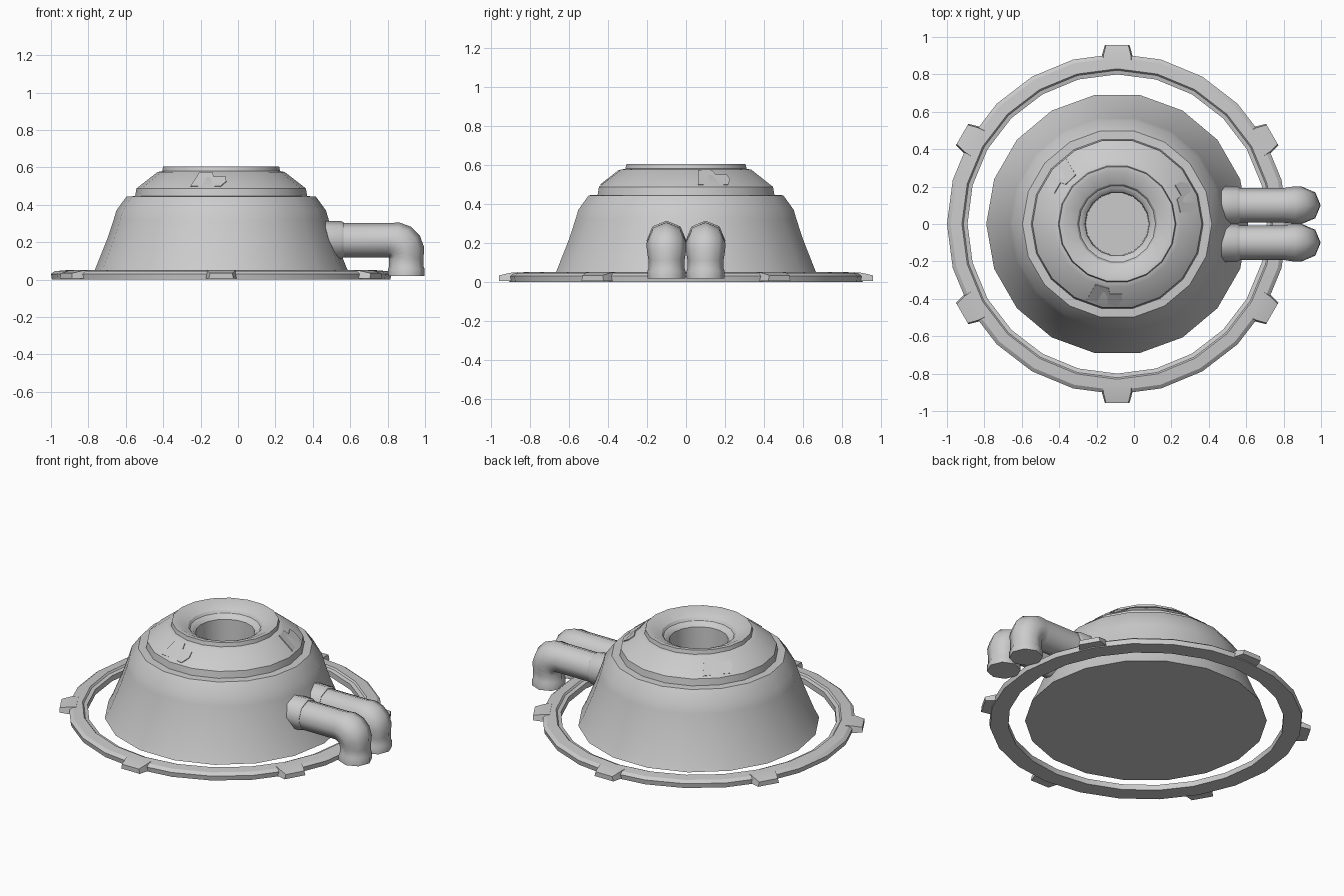
import bpy, bmesh, math
from math import sin, cos, pi, radians
from mathutils import Vector

if "Cube" in bpy.data.objects:
    bpy.data.objects.remove(bpy.data.objects["Cube"])

CX = -0.09          # axis of the dome and ring
SIDES = 18

grey = bpy.data.materials.new("plain grey")
grey.diffuse_color = (0.6, 0.6, 0.6, 1)
grey.use_nodes = True
grey.node_tree.nodes["Principled BSDF"].inputs["Base Color"].default_value = grey.diffuse_color


def finish(name, bm, angle=30):
    bmesh.ops.recalc_face_normals(bm, faces=bm.faces)
    me = bpy.data.meshes.new(name)
    bm.to_mesh(me)
    bm.free()
    me.materials.append(grey)
    ob = bpy.data.objects.new(name, me)
    bpy.context.collection.objects.link(ob)
    bpy.ops.object.select_all(action='DESELECT')
    ob.select_set(True)
    bpy.context.view_layer.objects.active = ob
    bpy.ops.object.shade_smooth_by_angle(angle=radians(angle))
    return ob


def skin(bm, rings, closed=False):
    """Bridge rings of points; cap the ends or close the loop."""
    vs = [[bm.verts.new(p) for p in r] for r in rings]
    n = len(vs[0])
    pairs = list(zip(vs, vs[1:])) + ([(vs[-1], vs[0])] if closed else [])
    for a, b in pairs:
        for i in range(n):
            j = (i + 1) % n
            bm.faces.new((a[i], a[j], b[j], b[i]))
    if not closed:
        bm.faces.new(vs[0])
        bm.faces.new(vs[-1])


def lathe(name, profile, n, closed=False):
    bm = bmesh.new()
    skin(bm, [[(CX + r * cos(2 * pi * i / n), r * sin(2 * pi * i / n), z)
               for i in range(n)] for r, z in profile], closed)
    return finish(name, bm)


# Stepped dome with a central well
lathe("dome", [(0.70, 0.005), (0.672, 0.06), (0.608, 0.22), (0.575, 0.32),
               (0.56, 0.37), (0.506, 0.444), (0.46, 0.446), (0.453, 0.487),
               (0.34, 0.575), (0.315, 0.58), (0.31, 0.604), (0.285, 0.604),
               (0.215, 0.57), (0.205, 0.555), (0.19, 0.55), (0.172, 0.53),
               (0.168, 0.36)], SIDES)

# Flat base ring
lathe("base_ring", [(0.80, 0.0), (0.905, 0.0), (0.91, 0.03), (0.89, 0.045),
                    (0.83, 0.05), (0.822, 0.04), (0.80, 0.035)], 24, True)

# Six tapered mounting tabs
for k in range(6):
    a = radians(30 + 60 * k)
    out, side = Vector((cos(a), sin(a), 0)), Vector((-sin(a), cos(a), 0))
    bm = bmesh.new()
    skin(bm, [[Vector((CX, 0, z)) + out * r + side * w
               for w, z in ((-h, 0.005), (h, 0.005), (h * .9, t), (-h * .9, t))]
              for r, h, t in ((0.86, 0.085, 0.05), (0.90, 0.082, 0.047),
                              (0.957, 0.066, 0.034))])
    finish("ring_tab", bm)

# Three notched panels lying on the upper cone (u across, s up the slope)
PANEL = [(-0.09, 0.1), (0.06, 0.1), (0.09, 0.4), (0.09, 0.68), (0.02, 0.68),
         (0.01, 0.94), (-0.075, 0.94)]


def cone_point(ang, s, lift):
    r, z = 0.453 - 0.113 * s, 0.487 + 0.088 * s
    step = 2 * pi / SIDES
    r *= cos(step / 2) / cos(ang % step - step / 2)
    return (CX + (r + lift * 0.61) * cos(ang), (r + lift * 0.61) * sin(ang),
            z + lift * 0.79)


for deg in (21, 141, 261):
    bm = bmesh.new()
    skin(bm, [[cone_point(radians(deg) + u / 0.4, s, lift) for u, s in PANEL]
              for lift in (-0.004, 0.0055)])
    finish("cone_panel", bm)


# Pair of elbow pipes, eight sided, with a collar and a foot
def pipe_ring(c, rad, t, y):
    """Octagon at c=(x, z); t is the bend angle from horizontal run."""
    return [(c[0] + rad * cos(b) * sin(t), y + rad * sin(b),
             c[1] + rad * cos(b) * cos(t))
            for b in (2 * pi * i / 8 for i in range(8))]


for y in (-0.1, 0.1):
    bm = bmesh.new()
    rings = [pipe_ring((0.40, 0.21), 0.092, 0, y)]
    for i in range(6):
        t = pi / 2 * i / 5
        d = 0.10 + 0.012 * sin(2 * t)
        rings.append(pipe_ring((0.80 + d * sin(t), 0.11 + d * cos(t)),
                               0.092 + 0.01 * sin(2 * t), t, y))
    rings += [pipe_ring((0.90, z), r, pi / 2, y)
              for z, r in ((0.07, 0.092), (0.055, 0.098), (0.018, 0.098))]
    skin(bm, rings)
    finish("elbow_pipe", bm, 50)

    bm = bmesh.new()
    skin(bm, [pipe_ring((x, 0.212), r, 0, y)
              for x, r in ((0.40, 0.102), (0.55, 0.102), (0.565, 0.094))])
    finish("pipe_collar", bm, 50)
